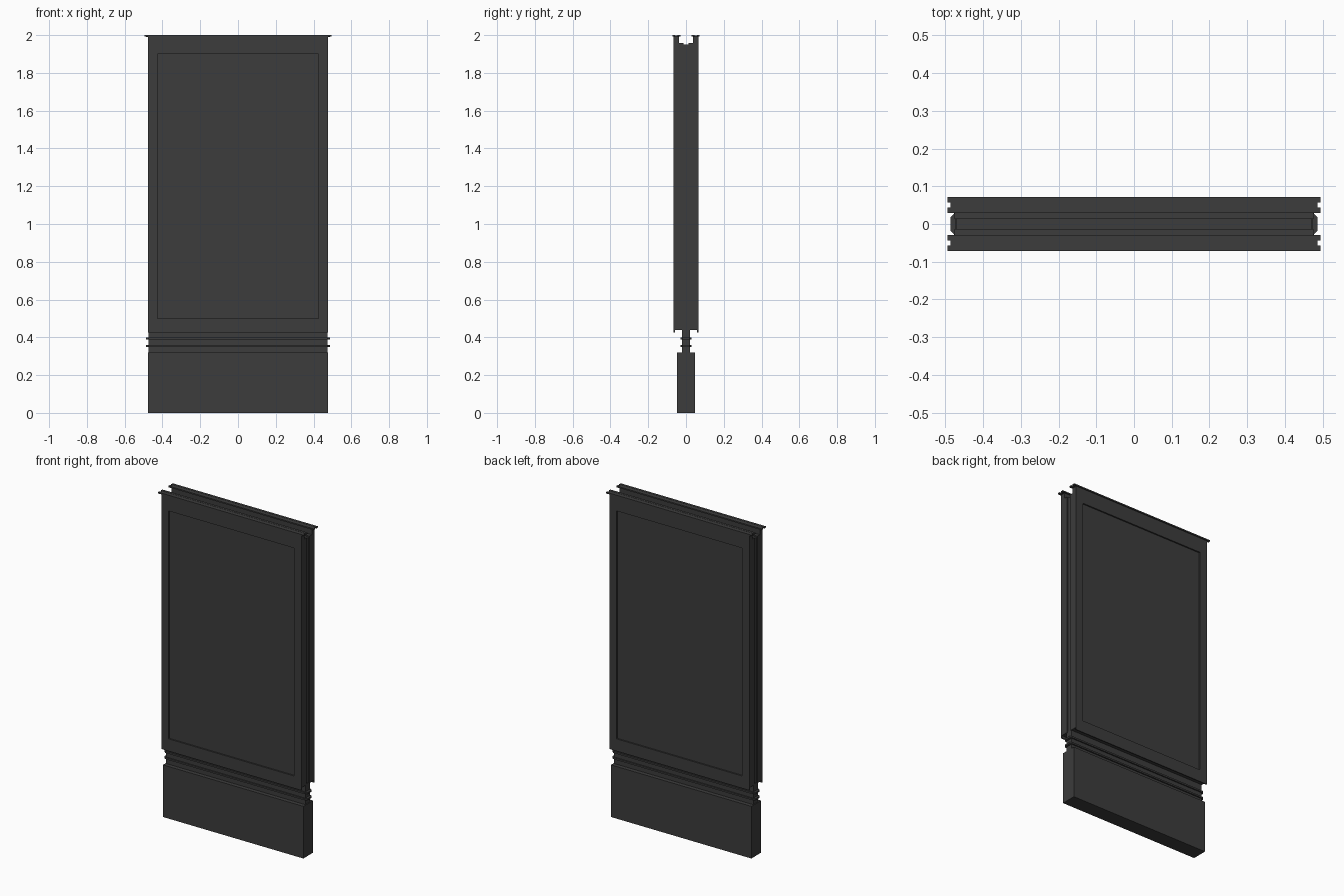
import bpy, bmesh

if "Cube" in bpy.data.objects:
    bpy.data.objects.remove(bpy.data.objects["Cube"])

dark = bpy.data.materials.new("dark_metal")
dark.diffuse_color = (0.045, 0.045, 0.045, 1)
dark.use_nodes = True
dark.node_tree.nodes["Principled BSDF"].inputs["Base Color"].default_value = dark.diffuse_color


def finish(name, bm, mirror=False):
    bmesh.ops.recalc_face_normals(bm, faces=bm.faces)
    me = bpy.data.meshes.new(name)
    bm.to_mesh(me)
    bm.free()
    me.materials.append(dark)
    ob = bpy.data.objects.new(name, me)
    bpy.context.collection.objects.link(ob)
    if mirror:
        m = ob.modifiers.new("other_side", 'MIRROR')
        m.use_axis = (False, True, False)
        m.use_clip = False
    return ob


def prism(profile, half):
    """Extrude a (y, z) profile across x."""
    bm = bmesh.new()
    f = bm.faces.new([bm.verts.new((-half, y, z)) for y, z in profile])
    r = bmesh.ops.extrude_face_region(bm, geom=[f])
    vs = [g for g in r['geom'] if isinstance(g, bmesh.types.BMVert)]
    bmesh.ops.translate(bm, vec=(2 * half, 0, 0), verts=vs)
    bmesh.ops.recalc_face_normals(bm, faces=bm.faces)
    return bm


def box(name, half, y0, y1, z0, z1, mirror=False, corner=0):
    bm = prism([(y0, z0), (y1, z0), (y1, z1), (y0, z1)], half)
    if corner:
        up = [e for e in bm.edges
              if abs(e.verts[0].co.z - e.verts[1].co.z) > 1e-5]
        bmesh.ops.bevel(bm, geom=up, offset=corner, segments=1, affect='EDGES')
    return finish(name, bm, mirror)


# Base and ribbed neck
box("base", 0.477, -0.047, 0.047, 0, 0.32)
box("neck", 0.473, -0.022, 0.022, 0.32, 0.445)
for i, z in enumerate((0.355, 0.393)):
    box(f"neck_rib_{i}", 0.487, -0.03, 0.03, z - 0.005, z + 0.005, corner=0.012)

# Core between the two display panels
box("core", 0.471, -0.013, 0.013, 0.44, 1.95)

# Display panels: stepped profile with a recessed screen
bm = prism([(-0.065, 0.425), (-0.059, 0.425), (-0.059, 0.44), (-0.013, 0.44),
            (-0.013, 1.957), (-0.036, 1.957), (-0.036, 1.993), (-0.065, 1.993)],
           0.476)
screen = min(bm.faces, key=lambda f: f.calc_center_median().y)
bmesh.ops.inset_individual(bm, faces=[screen], thickness=0.04)
mid = screen.calc_center_median()
for v in screen.verts:
    v.co.x = 0.427 if v.co.x > 0 else -0.427
    v.co.z = 1.9 if v.co.z > mid.z else 0.5
bmesh.ops.inset_individual(bm, faces=[screen], thickness=0.0005, depth=-0.008)
finish("display_panel", bm, True)

# Top caps with notched ends
box("top_cap", 0.486, -0.06, -0.04, 1.99, 1.999, True)
box("outer_cap_lip", 0.494, -0.071, -0.057, 1.992, 2.0, True)
box("inner_cap_lip", 0.494, -0.044, -0.029, 1.992, 2.0, True)
